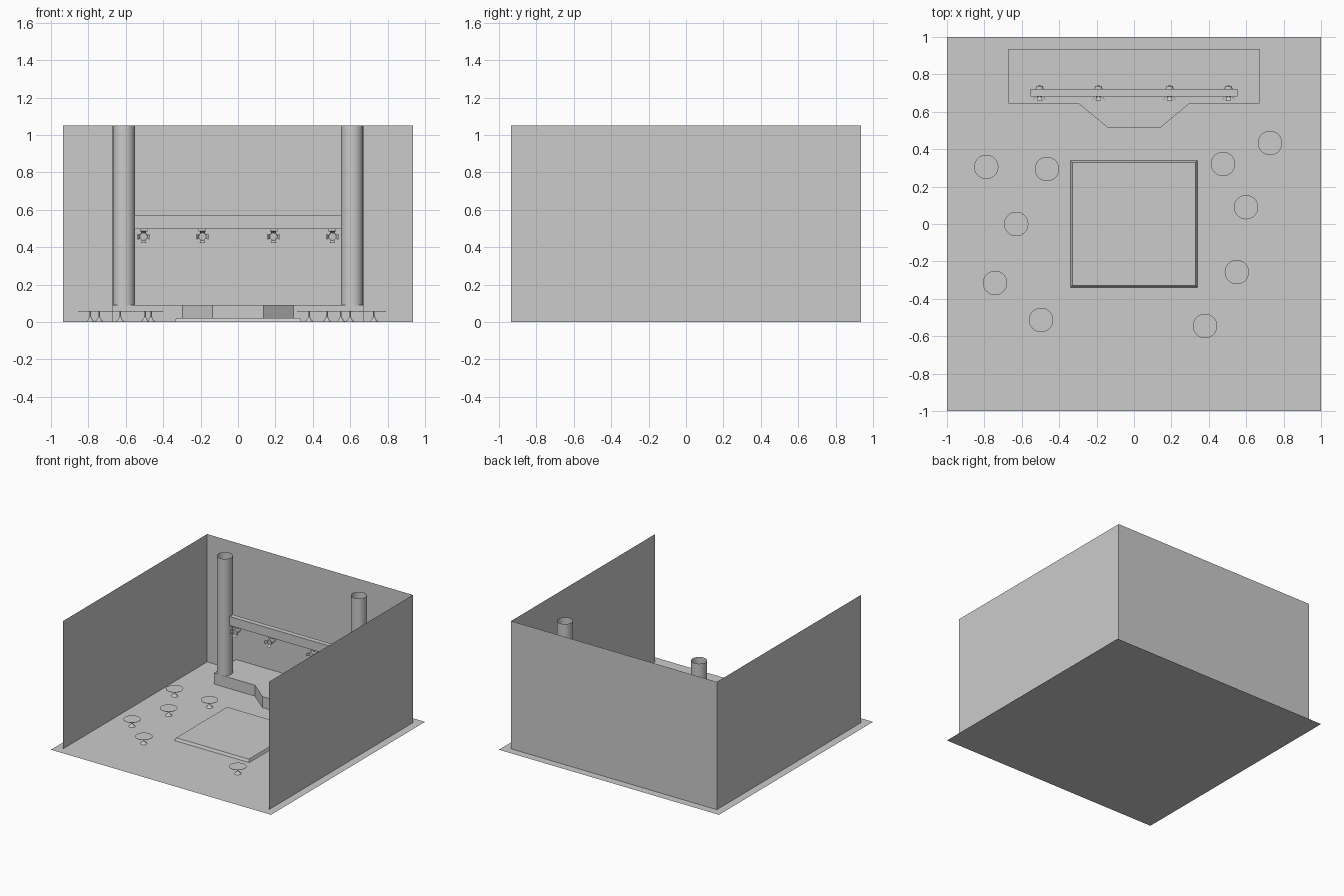
import bpy, bmesh, math
from mathutils import Matrix, Vector

if "Cube" in bpy.data.objects:
    bpy.data.objects.remove(bpy.data.objects["Cube"])


def make(name, verts, faces, smooth=None):
    me = bpy.data.meshes.new(name)
    me.from_pydata(verts, [], faces)
    ob = bpy.data.objects.new(name, me)
    bpy.context.collection.objects.link(ob)
    if smooth:
        bpy.ops.object.select_all(action='DESELECT')
        ob.select_set(True)
        bpy.context.view_layer.objects.active = ob
        bpy.ops.object.shade_smooth_by_angle(angle=math.radians(smooth))
    return ob


def box(name, lo, hi):
    pts = [(x, y, z) for z in (lo[2], hi[2]) for x, y in
           ((lo[0], lo[1]), (hi[0], lo[1]), (hi[0], hi[1]), (lo[0], hi[1]))]
    return make(name, pts, [(3, 2, 1, 0), (4, 5, 6, 7)] +
                [(i, (i + 1) % 4, (i + 1) % 4 + 4, i + 4) for i in range(4)])


def loft(name, lower, upper, z0, z1):
    # open-bottomed slab between two outlines
    n = len(lower)
    verts = [(x, y, z0) for x, y in lower] + [(x, y, z1) for x, y in upper]
    return make(name, verts, [tuple(range(n, 2 * n))] +
                [(i, (i + 1) % n, (i + 1) % n + n, i + n) for i in range(n)])


def lathe(name, profile, n, matrix=Matrix(), cap0=False, cap1=False, smooth=40):
    # profile of (radius, height) spun around z, then transformed
    verts = [matrix @ Vector((r * math.cos(2 * math.pi * k / n),
                              r * math.sin(2 * math.pi * k / n), z))
             for r, z in profile for k in range(n)]
    faces = [(j * n + k, j * n + (k + 1) % n, (j + 1) * n + (k + 1) % n, (j + 1) * n + k)
             for j in range(len(profile) - 1) for k in range(n)]
    if cap0:
        faces.append(tuple(range(n - 1, -1, -1)))
    if cap1:
        faces.append(tuple(range((len(profile) - 1) * n, len(profile) * n)))
    return make(name, verts, faces, smooth)


def square(s):
    return [(-s, -s), (s, -s), (s, s), (-s, s)]


# floor and three thin walls, open at the front
make("floor", [(x, y, 0) for x, y in square(1)], [(0, 1, 2, 3)])
W, H = 0.935, 1.05
plan = [(-W, -W), (-W, W), (W, W), (W, -W)]
make("walls", [(x, y, z) for z in (0, H) for x, y in plan],
     [(i, i + 1, i + 5, i + 4) for i in range(3)])

# stage with a tapered front step
stage = [(-0.672, 0.645), (-0.297, 0.645), (-0.137, 0.512), (0.137, 0.512),
         (0.297, 0.645), (0.672, 0.645), (0.672, 0.935), (-0.672, 0.935)]
loft("stage", stage, stage, 0, 0.09)

# dance floor with sloped rim
loft("dance_floor", square(0.34), square(0.33), 0, 0.022)

# columns and lighting bar
for side, s in (("left", -1), ("right", 1)):
    lathe("column_" + side, [(0.06, 0.085), (0.06, H)], 24,
          Matrix.Translation((s * 0.61, 0.70, 0)))
box("lighting_bar", (-0.553, 0.681, 0.498), (0.553, 0.722, 0.572))

# spotlights with four flared flaps each, hanging under the bar
for i, x in enumerate((-0.505, -0.19, 0.19, 0.505)):
    tag = str(i + 1)
    box("spot_bracket_" + tag, (x - 0.02, 0.69, 0.484), (x + 0.02, 0.715, 0.498))
    m = (Matrix.Translation((x, 0.70, 0.458)) @
         Matrix.Rotation(math.radians(95), 4, 'X'))
    lathe("spot_body_" + tag, [(0.017, -0.038), (0.021, -0.025), (0.021, 0.018)], 12,
          m, True, True)
    verts, faces = [], []
    for k in range(4):
        r = m @ Matrix.Rotation(k * math.pi / 2, 4, 'Z')
        b = len(verts)
        verts += [r @ Vector(p) for p in ((0.02, -0.012, 0.018), (0.02, 0.012, 0.018),
                                          (0.033, 0.015, 0.037), (0.033, -0.015, 0.037))]
        faces.append((b, b + 1, b + 2, b + 3))
    make("spot_flaps_" + tag, verts, faces)

# small round tables: thin top on a flared foot
tables = [(-0.79, 0.305), (-0.465, 0.294), (-0.63, 0), (-0.743, -0.315), (-0.497, -0.513),
          (0.38, -0.545), (0.55, -0.257), (0.599, 0.09), (0.476, 0.321), (0.727, 0.433)]
for i, (x, y) in enumerate(tables):
    m = Matrix.Translation((x, y, 0))
    lathe("table_top_%d" % (i + 1), [(0.065, 0.057), (0.065, 0.059)], 32, m, True, True)
    lathe("table_foot_%d" % (i + 1),
          [(0.026, 0), (0.015, 0.009), (0.008, 0.019), (0.004, 0.032), (0.004, 0.058)], 12, m)
